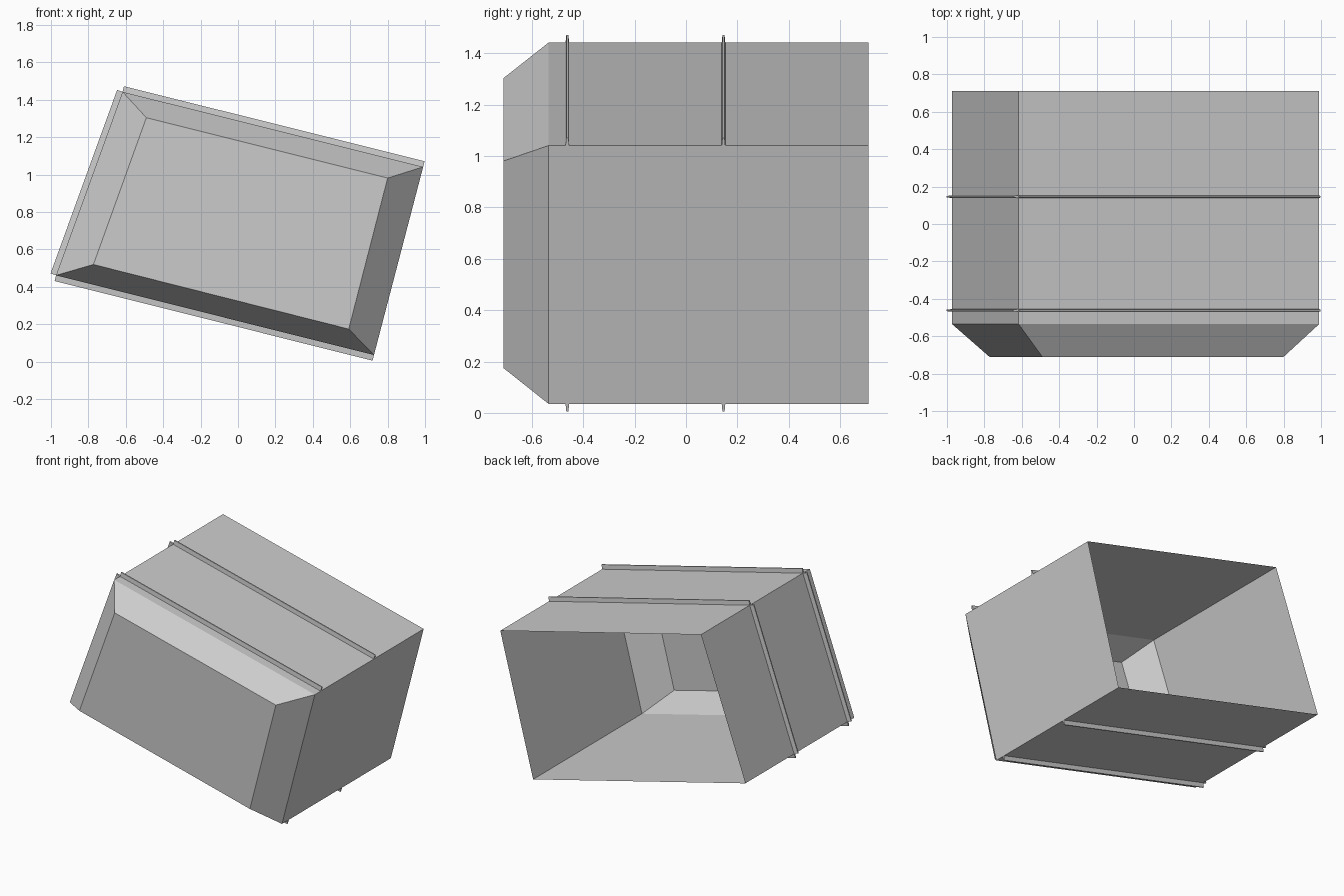
import bpy
from mathutils import Vector

if "Cube" in bpy.data.objects:
    bpy.data.objects.remove(bpy.data.objects["Cube"])

grey = bpy.data.materials.new("light grey")
grey.diffuse_color = (0.6, 0.6, 0.6, 1)
grey.use_nodes = True
grey.node_tree.nodes["Principled BSDF"].inputs["Base Color"].default_value = grey.diffuse_color


def make_mesh(name, verts, faces):
    me = bpy.data.meshes.new(name)
    me.from_pydata(verts, [], faces)
    me.materials.append(grey)
    ob = bpy.data.objects.new(name, me)
    bpy.context.collection.objects.link(ob)
    return ob


# Tilted rectangular outline (x, z): lower left, lower right, upper right, upper left
OUTER = [(-0.973, 0.461), (0.727, 0.035), (0.99, 1.041), (-0.617, 1.442)]
INNER = [(-0.773, 0.519), (0.592, 0.174), (0.8, 0.981), (-0.49, 1.304)]

# Shell: small front panel, sloped border, straight walls, open back
rings = [(INNER, -0.71), (OUTER, -0.535), (OUTER, 0.71)]
verts = [(x, y, z) for ring, y in rings for x, z in ring]
faces = [(0, 1, 2, 3)]
for r in (0, 4):
    for i in range(4):
        j = (i + 1) % 4
        faces.append((r + i, r + 4 + i, r + 4 + j, r + j))
make_mesh("shell", verts, faces)


# Thin ribs with a slightly flared base, on the bottom, top and left walls
def rib(name, a, b, y, height=0.031, base=0.007, tip=0.004):
    a, b = Vector((a[0], 0, a[1])), Vector((b[0], 0, b[1]))
    d = (b - a).normalized()
    out = Vector((d.z, 0, -d.x)) * height
    section = [(0, -base), (1, -tip), (1, tip), (0, base)]
    vs = [p + out * h + Vector((0, y + w, 0)) for p in (a, b) for h, w in section]
    fs = [(0, 1, 2, 3), (7, 6, 5, 4)]
    fs += [(i, i + 4, (i + 1) % 4 + 4, (i + 1) % 4) for i in range(4)]
    make_mesh(name, vs, fs)


for place, y in (("front", -0.462), ("rear", 0.146)):
    for side, i in (("bottom", 0), ("top", 2), ("left", 3)):
        rib(f"{place}_{side}_rib", OUTER[i], OUTER[(i + 1) % 4], y)
